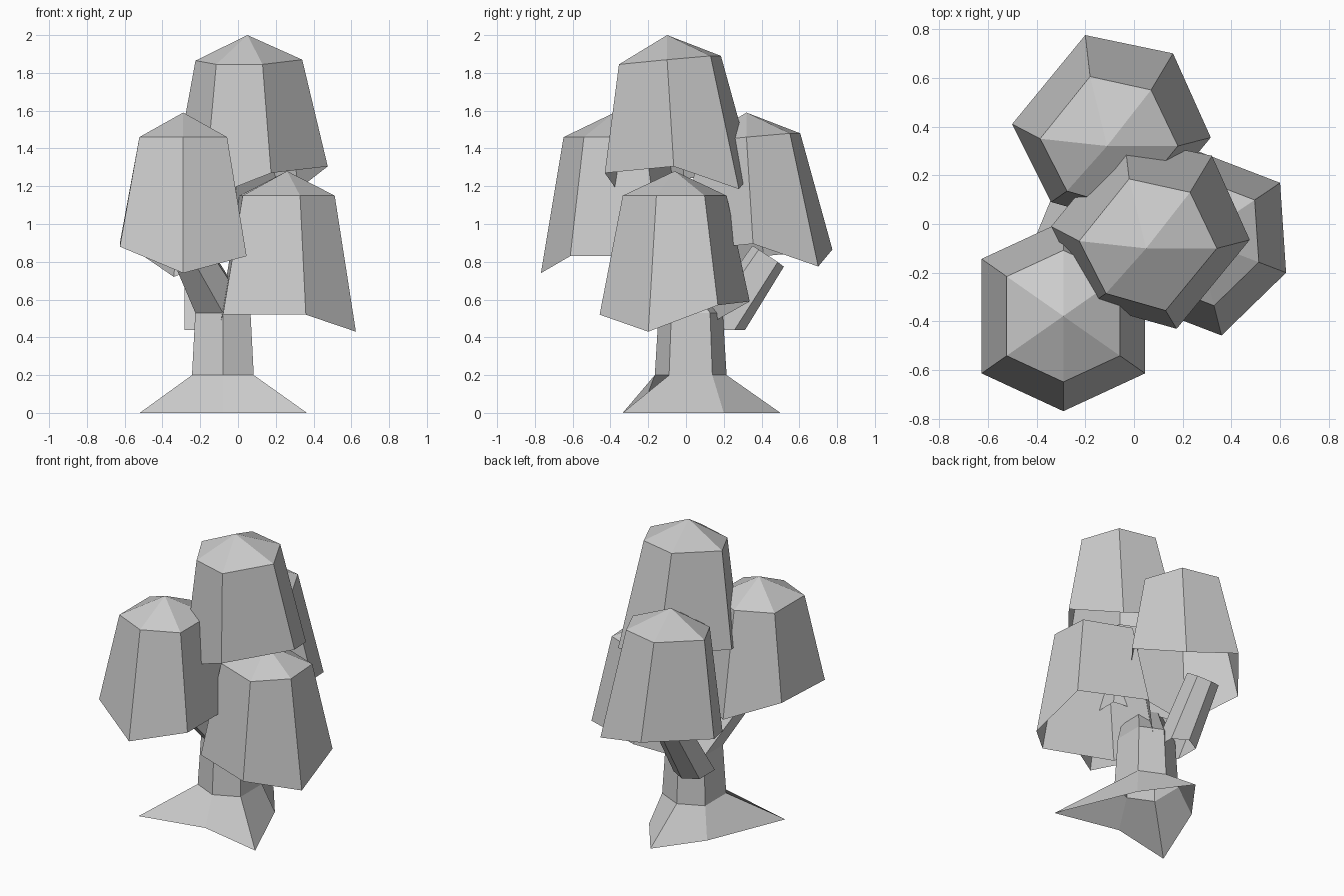
import bpy, bmesh
from math import cos, sin, radians
from mathutils import Vector

if "Cube" in bpy.data.objects:
    bpy.data.objects.remove(bpy.data.objects["Cube"])


def loft(name, rings, apex=None):
    """Flat-shaded open skin through matching rings, with an optional point on top."""
    bm = bmesh.new()
    loops = [[bm.verts.new(p) for p in ring] for ring in rings]
    n = len(rings[0])
    for a, b in zip(loops, loops[1:]):
        for i in range(n):
            j = (i + 1) % n
            bm.faces.new((a[i], a[j], b[j], b[i]))
    if apex is not None:
        tip = bm.verts.new(apex)
        for i in range(n):
            bm.faces.new((loops[-1][i], loops[-1][(i + 1) % n], tip))
    bmesh.ops.recalc_face_normals(bm, faces=bm.faces)
    mesh = bpy.data.meshes.new(name)
    bm.to_mesh(mesh)
    bm.free()
    obj = bpy.data.objects.new(name, mesh)
    bpy.context.collection.objects.link(obj)
    return obj


# Slightly squared hexagon shared by leaves, trunk and branches
ANGLES = (0, 55, 125, 180, 235, 305)
RADII = (1, 1.05, 1.05, 1, 1.05, 1.05)


def hexagon(cx, cy, z, r, start=-90, turn=1):
    return [Vector((cx + r * k * cos(radians(start + turn * a)),
                    cy + r * k * sin(radians(start + turn * a)), z))
            for a, k in zip(ANGLES, RADII)]


# Upright leaf clump with an uneven open hem
HEM = (-.85, -.71, -.69, -.835, -.76, -.76)


def leaf_clump(name, apex, start, turn):
    x, y, z = apex
    low = hexagon(x, y, z, .39, start, turn)
    for p, drop in zip(low, HEM):
        p.z += drop
    loft(name, [low, hexagon(x, y, z - .13, .27, start, turn)], apex)


leaf_clump("left_leaves", (-.29, -.378, 1.59), -90, -1)
leaf_clump("right_leaves", (.26, -.06, 1.28), -21, 1)

# Leaning leaf clump, used twice
LOW = [(-.18, -.33, 1.13), (.175, -.43, 1.27), (.475, -.065, 1.305),
       (.32, .28, 1.185), (-.04, .355, 1.275), (-.34, -.01, 1.24)]
HIGH = [(-.115, -.285, 1.845), (.13, -.355, 1.845), (.34, -.10, 1.87),
        (.23, .13, 1.89), (-.02, .185, 1.89), (-.225, -.07, 1.865)]
for name, shift in (("top_leaves", (0, 0, 0)), ("back_leaves", (-.16, .42, -.41))):
    s = Vector(shift)
    loft(name, [[Vector(p) + s for p in ring] for ring in (LOW, HIGH)],
         Vector((.05, -.1, 2)) + s)

# Trunk with three root tips, bending toward the left leaves
roots = [(-.08, -.24, 0), (.365, -.335, 0), (.14, .2, 0),
         (-.08, .5, 0), (-.30, .2, 0), (-.52, -.335, 0)]
bend = Vector((-.32, -.30, .98))
tilt = Vector((-.2, -.24, .55)).to_track_quat('Z', 'Y').to_matrix()
level = Vector((0, 0, 1)).rotation_difference(Vector((-.2, -.24, .55)))
loft("trunk", [roots, hexagon(-.08, .025, .2, .19), hexagon(-.08, .025, .53, .17),
               [bend + level @ p for p in hexagon(0, 0, 0, .1)]])

# Branch reaching into the back leaves, with a level lower end
a, b = Vector((-.185, .175, .44)), Vector((-.195, .435, .83))
lean = Vector((0, 0, 1)).rotation_difference(b - a)
bottom = [a + lean @ p for p in hexagon(0, 0, 0, .115)]
for p in bottom:
    p += (b - a) * ((a.z - p.z) / (b.z - a.z))
loft("back_branch", [bottom, [b + lean @ p for p in hexagon(0, 0, 0, .1)]])
